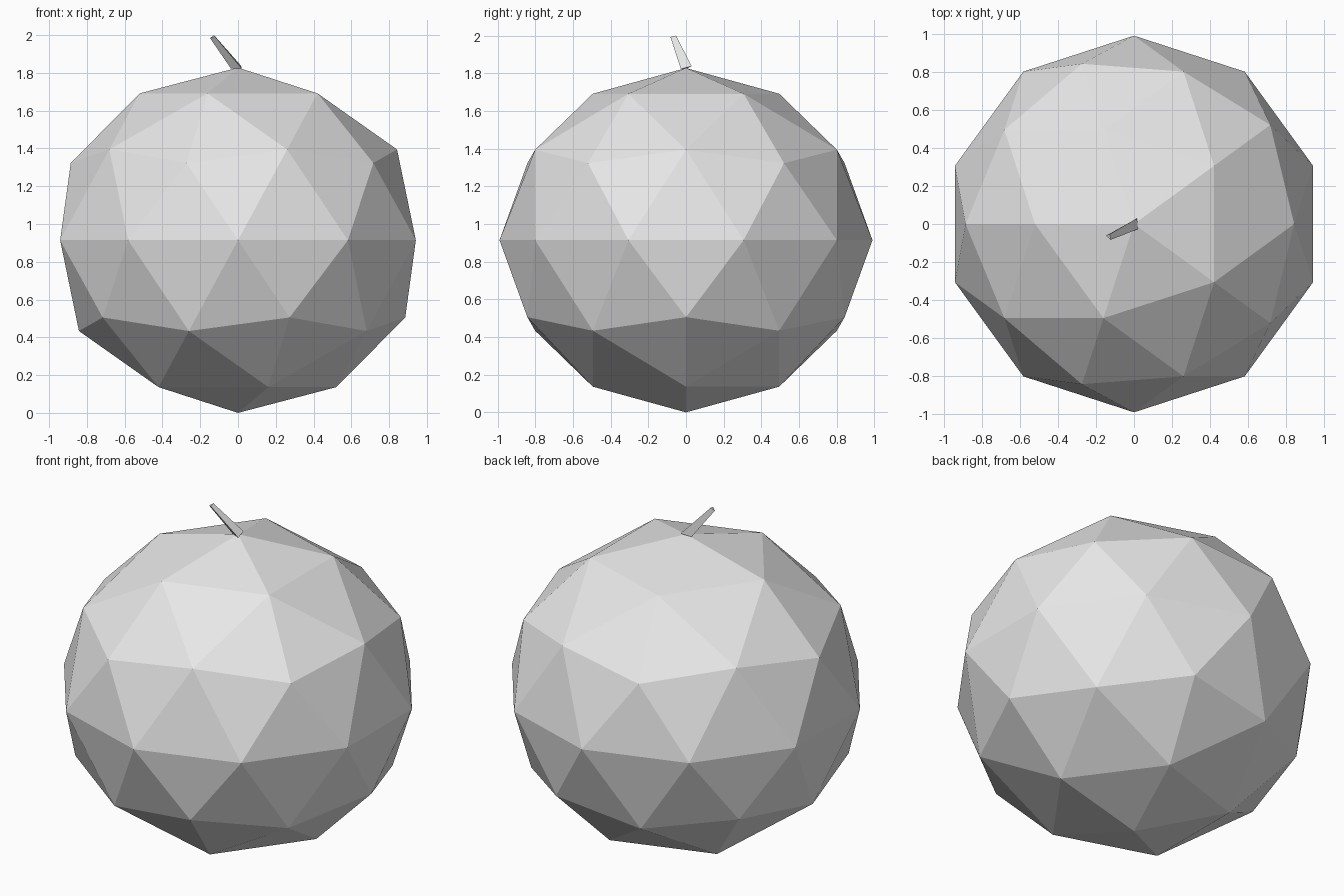
import bpy
import bmesh
import math
from mathutils import Matrix

cube = bpy.data.objects.get("Cube")
if cube:
    bpy.data.objects.remove(cube, do_unlink=True)

RADIUS = 0.99
HALF_HEIGHT = 0.914

grey = bpy.data.materials.new("light_grey")
grey.use_nodes = True
colour = (0.8, 0.8, 0.8, 1.0)
grey.diffuse_color = colour
grey.node_tree.nodes["Principled BSDF"].inputs["Base Color"].default_value = colour


def add_object(name, bm):
    bmesh.ops.recalc_face_normals(bm, faces=bm.faces)
    mesh = bpy.data.meshes.new(name)
    bm.to_mesh(mesh)
    bm.free()
    mesh.materials.append(grey)
    obj = bpy.data.objects.new(name, mesh)
    bpy.context.collection.objects.link(obj)
    return obj


# Faceted fruit body: a slightly flattened icosphere
bm = bmesh.new()
bmesh.ops.create_icosphere(bm, subdivisions=2, radius=1.0)
place = (Matrix.Translation((0, 0, HALF_HEIGHT))
         @ Matrix.Diagonal((RADIUS, RADIUS, HALF_HEIGHT, 1))
         @ Matrix.Rotation(math.pi, 4, 'Z'))
bmesh.ops.transform(bm, matrix=place, verts=bm.verts)
add_object("fruit_body", bm)

# Leaning three-sided stem, tapering towards its tip
bm = bmesh.new()
base = [bm.verts.new(p) for p in
        ((0.016, 0.03, 1.838), (-0.037, 0.0, 1.822), (0.02, -0.027, 1.823))]
tip = [bm.verts.new(p) for p in
       ((-0.127, -0.053, 2.0), (-0.148, -0.062, 1.984), (-0.122, -0.083, 1.993))]
bm.faces.new(base)
bm.faces.new(tip)
for i in range(3):
    j = (i + 1) % 3
    bm.faces.new((base[i], base[j], tip[j], tip[i]))
add_object("stem", bm)
